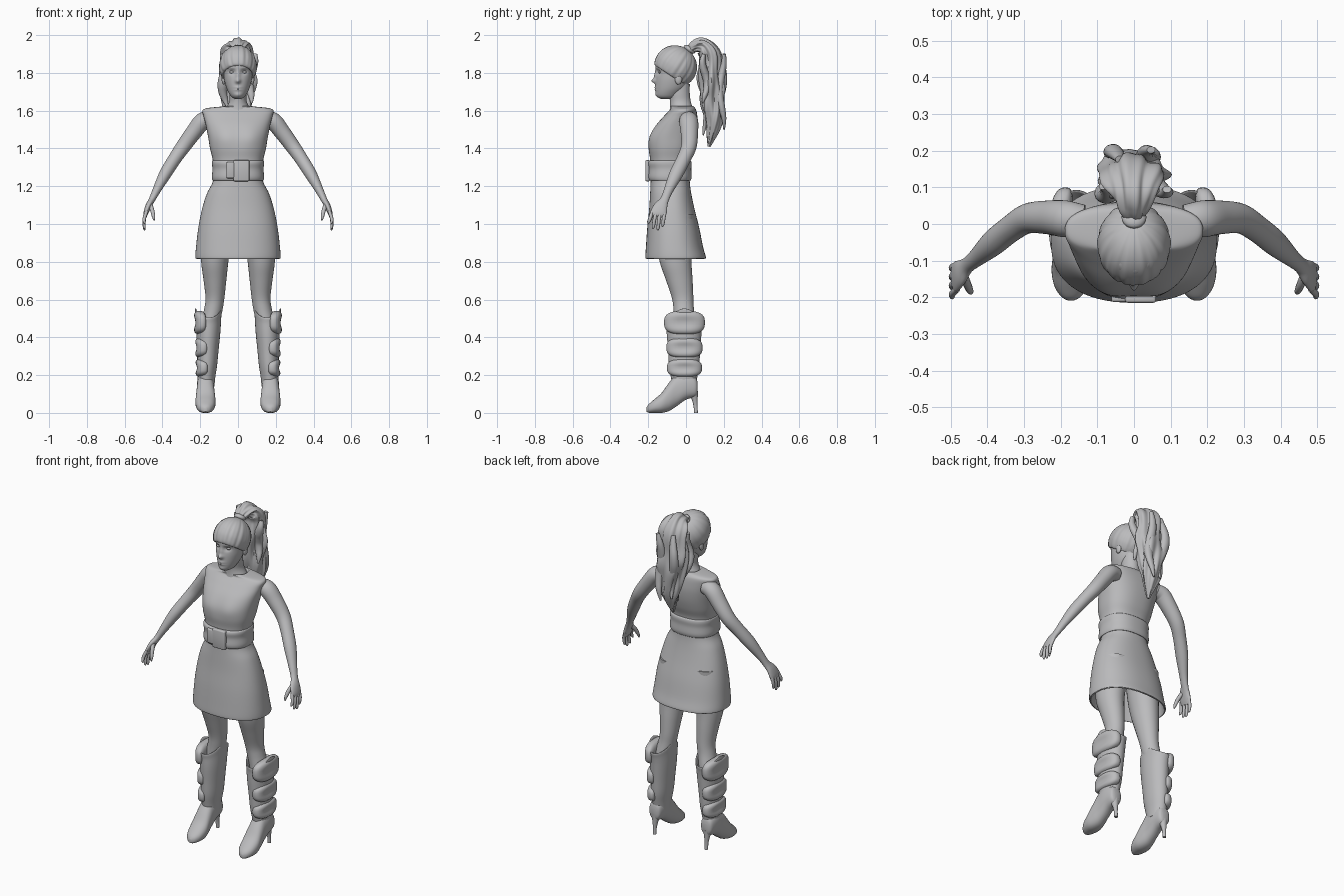
import bpy, bmesh, math
from mathutils import Vector, Matrix

GREY = bpy.data.materials.new("soft_grey")
GREY.diffuse_color = (0.5, 0.5, 0.51, 1)


def finish(name, bm, mirror=False):
    bmesh.ops.recalc_face_normals(bm, faces=bm.faces)
    me = bpy.data.meshes.new(name)
    bm.to_mesh(me)
    bm.free()
    me.materials.append(GREY)
    me.shade_smooth()
    me.set_sharp_from_angle(angle=math.radians(50))
    ob = bpy.data.objects.new(name, me)
    bpy.context.collection.objects.link(ob)
    if mirror:
        ob.modifiers.new("mirror", 'MIRROR')
    return ob


def spline(keys, steps):
    """Smooth curve through key tuples."""
    out = []
    for i in range(len(keys) - 1):
        a, b, c, d = (keys[max(0, min(len(keys) - 1, i + j))] for j in (-1, 0, 1, 2))
        for s in range(steps):
            t = s / steps
            out.append([0.5 * (2 * q + (r - p) * t + (2 * p - 5 * q + 4 * r - w) * t * t
                               + (3 * q - p - 3 * r + w) * t ** 3)
                        for p, q, r, w in zip(a, b, c, d)])
    return out + [list(keys[-1])]


def loft(name, keys, n=32, steps=5, axis=None, ref=(1, 0, 0), power=2.0,
         ridge=None, warp=None, mirror=False):
    """Skin elliptical rings; keys are (x, y, z, radius_u, radius_v)."""
    rows = spline(keys, steps)
    pts = [Vector(r[:3]) for r in rows]
    bm, rings = bmesh.new(), []
    for i, r in enumerate(rows):
        t = Vector(axis) if axis else pts[min(i + 1, len(pts) - 1)] - pts[max(i - 1, 0)]
        t.normalize()
        u = Vector(ref)
        u = (u - t * u.dot(t)).normalized()
        v = t.cross(u)
        ring = []
        for k in range(n):
            a = 2 * math.pi * k / n
            c, s = math.cos(a), math.sin(a)
            m = ridge(a, i / (len(rows) - 1)) if ridge else 1
            c = math.copysign(abs(c) ** (2 / power), c) * m * max(r[3], .001)
            s = math.copysign(abs(s) ** (2 / power), s) * m * max(r[4], .001)
            p = pts[i] + u * c + v * s
            ring.append(bm.verts.new(warp(p) if warp else p))
        rings.append(ring)
    for lo, hi in zip(rings, rings[1:]):
        for k in range(n):
            bm.faces.new((lo[k], lo[(k + 1) % n], hi[(k + 1) % n], hi[k]))
    bm.faces.new(rings[0])
    bm.faces.new(rings[-1])
    return finish(name, bm, mirror)


def stack(rows, cx=0):
    """(z, y_front, y_back, half_width) -> ring keys."""
    return [(cx, (f + b) / 2, z, w, (b - f) / 2) for z, f, b, w in rows]


def blob(name, loc, size, mirror=False, power=1.0, warp=None):
    bm = bmesh.new()
    bmesh.ops.create_uvsphere(bm, u_segments=32, v_segments=20, radius=1)
    for v in bm.verts:
        q = Vector([math.copysign(abs(c) ** power, c) for c in v.co])
        if warp:
            q = warp(q)
        v.co = Vector(loc) + Vector([a * b for a, b in zip(q, size)])
    return finish(name, bm, mirror)


def bump(a, sa, b, sb):
    return math.exp(-(a / sa) ** 2 - (b / sb) ** 2)


UP = (0, 0, 1)

# Dress: bodice with shallow bust, flared hollow skirt
def bust(p):
    if p.y < -.08:
        p.y -= .008 * bump(abs(p.x) - .07, .05, p.z - 1.46, .06)
    return p

loft("bodice", stack([(1.27, -.19, .02, .128), (1.34, -.19, .02, .134), (1.40, -.197, .04, .148),
                      (1.46, -.19, .055, .158), (1.52, -.16, .062, .17), (1.57, -.118, .06, .182),
                      (1.60, -.09, .055, .188), (1.613, -.08, .048, .165), (1.622, -.082, .042, .085),
                      (1.622, -.074, .034, .07), (1.60, -.06, .03, .05)]),
     n=64, axis=UP, power=2.4, warp=bust)
loft("skirt", stack([(1.28, -.185, .02, .125), (1.22, -.187, .02, .135), (1.16, -.19, .028, .165),
                     (1.08, -.195, .045, .19), (.98, -.205, .07, .21), (.88, -.212, .09, .222),
                     (.825, -.215, .105, .226), (.817, -.21, .1, .221), (.83, -.203, .093, .214),
                     (.98, -.193, .058, .198), (1.12, -.18, .025, .165)]),
     n=64, axis=UP, power=2.3)

# Belt and buckle
loft("belt", stack([(1.235, -.185, .015, .125), (1.23, -.198, .024, .134), (1.25, -.205, .03, .138),
                    (1.29, -.202, .028, .135), (1.32, -.206, .03, .138), (1.335, -.2, .025, .135),
                    (1.335, -.185, .01, .12)]), n=64, axis=UP, power=2.4)
for name, x, y, z, sx, sz in (("buckle", .018, -.203, 1.282, .042, .056),
                              ("buckle_clasp", -.04, -.201, 1.285, .022, .043)):
    bm = bmesh.new()
    bmesh.ops.create_cube(bm, size=2, matrix=Matrix.Translation((x, y, z)) @ Matrix.Diagonal((sx, .012, sz, 1)))
    bmesh.ops.bevel(bm, geom=bm.edges[:], offset=.007, segments=3, affect='EDGES', profile=.5)
    finish(name, bm)

# Neck and head with sculpted face
loft("neck", stack([(1.58, -.09, .04, .085), (1.615, -.085, .035, .062), (1.65, -.085, .025, .046),
                    (1.69, -.09, .02, .045), (1.74, -.09, .02, .045)]), axis=UP)

def face(p):
    if p.y < -.09:
        x, z = abs(p.x), p.z
        p.y += (-.010 * bump(x, .012, z - 1.785, .028) - .018 * bump(x, .013, z - 1.757, .012)
                + .011 * bump(x - .032, .017, z - 1.805, .013)
                - .007 * bump(x, .02, z - 1.717, .012) + .005 * bump(x, .022, z - 1.717, .003)
                - .005 * bump(x, .022, z - 1.683, .012) - .003 * bump(x - .035, .02, z - 1.827, .008))
    return p

loft("head", stack([(1.663, -.135, -.07, .018), (1.672, -.15, -.05, .034), (1.69, -.158, -.03, .047),
                    (1.72, -.161, 0, .061), (1.76, -.161, .02, .072), (1.80, -.158, .03, .078),
                    (1.84, -.162, .035, .083), (1.88, -.155, .03, .08), (1.92, -.13, .01, .06),
                    (1.935, -.09, -.03, .02)]), n=96, steps=8, axis=UP, warp=face)
blob("eye", (.032, -.138, 1.804), (.014, .008, .007), mirror=True)
blob("ear", (.076, -.04, 1.768), (.011, .019, .03), mirror=True)

# Swept-back hair cap gathered at the crown
d = Vector((0, .55, .835)).normalized()
keys = []
for deg, k in ((3, 1), (18, 1), (36, 1), (54, 1), (72, 1), (90, 1), (105, 1), (117, 1), (121, .93), (117, .8)):
    c, s = math.cos(math.radians(deg)), math.sin(math.radians(deg)) * k
    p = Vector((0, -.055, 1.835)) + d * .109 * c
    keys.append((*p, .1 * s, .115 * s))
loft("hair_cap", keys, n=112, axis=d,
     ridge=lambda a, t: .975 + .03 * abs(math.sin(7 * a + 1.5 * math.sin(3 * t))) + .008 * math.sin(23 * a))

# Hair tie
bm = bmesh.new()
tie = Matrix.Translation((0, .018, 1.925)) @ d.to_track_quat('Z', 'Y').to_matrix().to_4x4()
bmesh.ops.create_uvsphere(bm, u_segments=24, v_segments=12, radius=1,
                          matrix=tie @ Matrix.Diagonal((.034, .034, .018, 1)))
finish("hair_tie", bm)

# Wavy ponytail and loose locks around it
def waves(a, t):
    return .95 + .10 * math.sin(5 * a + 4 * math.sin(5 * t)) + .05 * math.sin(11 * a - 9 * t) \
        + .06 * math.sin(26 * t + 2 * math.sin(a))

loft("ponytail", [(0, .01, 1.91, .02, .02), (0, .045, 1.937, .042, .03), (0, .09, 1.942, .068, .046),
                  (-.003, .122, 1.89, .085, .06), (-.006, .132, 1.79, .094, .066), (-.004, .14, 1.69, .09, .067),
                  (0, .146, 1.59, .068, .055), (.004, .14, 1.50, .045, .035), (0, .122, 1.41, .008, .008)],
     n=72, steps=10, ridge=waves)
for i, (x, y, end) in enumerate(((-.085, .09, 1.62), (.08, .1, 1.64), (-.05, .185, 1.52), (.045, .19, 1.5), (0, .1, 1.47))):
    rows = []
    for k in range(8):
        t = k / 7
        r = .027 * math.sin(math.pi * (.1 + .87 * t)) ** .7
        rows.append((x * (1 - .25 * t) + .012 * math.sin(7 * t + i), y + .013 * math.cos(7 * t + 2 * i),
                     1.90 + (end - 1.90) * t, r, r * .8))
    loft("hair_lock_%d" % (i + 1), rows, n=14)

# Arms flowing into flat palms, then fingers
loft("arm", [(.135, .012, 1.555, .04, .04), (.185, .014, 1.545, .05, .046), (.235, .018, 1.485, .046, .043),
             (.29, .015, 1.41, .041, .039), (.335, -.012, 1.345, .037, .035), (.385, -.052, 1.265, .036, .032),
             (.43, -.092, 1.18, .025, .022), (.455, -.113, 1.13, .023, .017), (.474, -.133, 1.095, .036, .016),
             (.487, -.145, 1.06, .042, .013), (.491, -.15, 1.04, .034, .008)], ref=(0, 1, 0), mirror=True)
for i, tip in enumerate((1.0, .975, .968, .985)):
    y = -.178 + .022 * i
    loft("finger_%d" % (i + 1), [(.483, y, 1.068, .009, .009), (.496, y - .012 + .002 * i, 1.03, .0095, .009),
                                 (.496, y - .02 + .003 * i, tip + .01, .008, .007),
                                 (.492, y - .022 + .003 * i, tip, .002, .002)],
         n=12, ref=(0, 1, 0), mirror=True)
loft("thumb", [(.468, -.135, 1.11, .013, .012), (.455, -.165, 1.075, .012, .011),
               (.447, -.183, 1.04, .009, .009), (.444, -.188, 1.018, .003, .003)], n=12, ref=(0, 1, 0), mirror=True)

# Legs
loft("leg", [(.105, -.06, 1.05, .085, .1), (.115, -.06, .9, .08, .092), (.123, -.055, .8, .072, .084),
             (.122, -.035, .7, .06, .07), (.122, -.018, .61, .05, .057), (.13, -.012, .55, .049, .054),
             (.145, -.005, .48, .05, .058), (.155, 0, .4, .05, .06)], axis=UP, mirror=True)

# Boots: shaft with notched rim, pointed foot, slim heel, padded outer panels
def rim(p):
    w = max(0, min(1, (p.z - .44) / .09))
    a = math.atan2(p.y + .008, p.x - .157)
    p.z += w * .024 * (math.cos(2 * a) - .3)
    return p

shaft = [(.167, -.01, .14, .042, .06), (.167, -.01, .19, .047, .07), (.163, -.01, .25, .052, .08),
         (.16, -.01, .33, .057, .085), (.157, -.01, .42, .063, .092), (.157, -.008, .49, .068, .096),
         (.157, -.007, .53, .071, .1), (.157, -.007, .535, .066, .095), (.157, -.007, .52, .06, .088),
         (.155, -.007, .46, .05, .07)]
loft("boot_shaft", shaft, n=48, axis=UP, warp=rim, mirror=True)
foot = [(.062, .155, .105, .018), (.05, .19, .085, .036), (0, .215, .07, .045), (-.05, .205, .035, .046),
        (-.09, .16, .01, .05), (-.13, .105, 0, .053), (-.17, .07, 0, .045), (-.198, .045, .001, .027),
        (-.209, .028, .006, .008)]
loft("boot_foot", [(.172, y, (t + b) / 2, w, (t - b) / 2) for y, t, b, w in foot],
     axis=(0, -1, 0), power=2.3, mirror=True)
loft("boot_heel", [(.172, .03, .115, .03, .034), (.172, .044, .08, .018, .018),
                   (.172, .05, .04, .011, .011), (.172, .053, 0, .01, .01)], n=16, axis=UP, mirror=True)

def pad(q):
    h = q.copy()
    h.x -= .45 * bump(q.y, .65, q.z, .5) if q.x > 0 else 0
    h.x -= .5 * q.y * q.y
    return h

for i, (x, z, sy, sz) in enumerate(((.205, .478, .108, .062), (.199, .345, .096, .052), (.197, .238, .093, .047))):
    blob("boot_panel_%d" % (i + 1), (x, -.008, z), (.034, sy, sz), mirror=True, power=.7, warp=pad)
